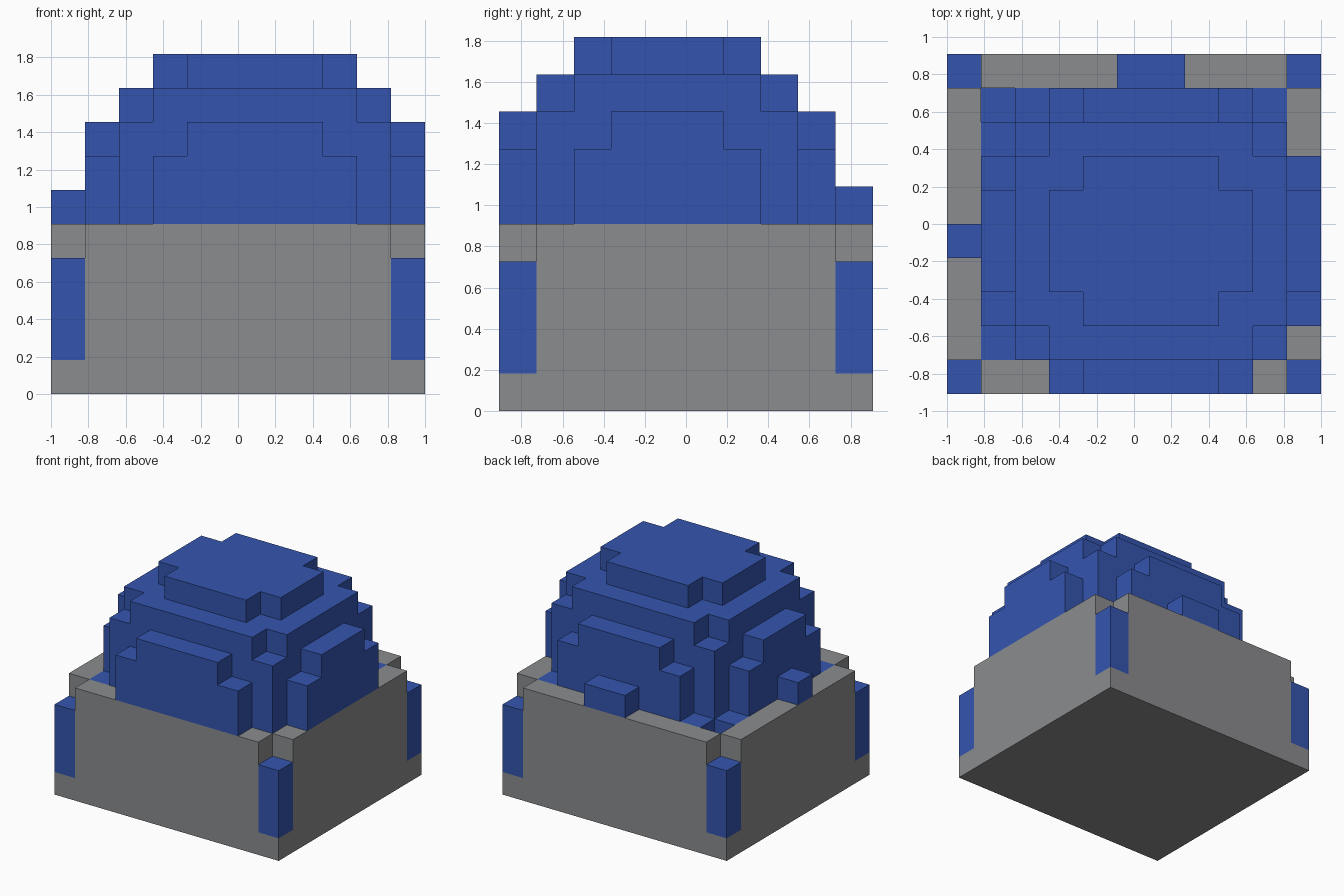
import bpy
import bmesh
import math
from itertools import product
from mathutils import Vector

cube = bpy.data.objects.get("Cube")
if cube:
    bpy.data.objects.remove(cube, do_unlink=True)

NX, NY = 11, 10
S = 2 / NX  # edge of one block
AXES = [Vector(v) for v in ((1, 0, 0), (0, 1, 0), (0, 0, 1))]


def material(name, rgb):
    mat = bpy.data.materials.new(name)
    mat.use_nodes = True
    mat.diffuse_color = (*rgb, 1)
    mat.node_tree.nodes["Principled BSDF"].inputs["Base Color"].default_value = (*rgb, 1)
    return mat


def block(x0, x1, y0, y1, z0, z1):
    """Cells of a solid block, end indices included."""
    return set(product(range(x0, x1 + 1), range(y0, y1 + 1), range(z0, z1 + 1)))


def cut_plate(x0, x1, y0, y1, z0, z1):
    """One-block-thick plate with its corner cells removed."""
    spans = [(a, b) for a, b in ((x0, x1), (y0, y1), (z0, z1))]
    return {c for c in block(x0, x1, y0, y1, z0, z1)
            if sum(a != b and v in (a, b) for v, (a, b) in zip(c, spans)) < 2}


def build(name, cells, solid, mat):
    """Outer skin of the cells, leaving out faces buried in the solid."""
    bm = bmesh.new()
    for cell in cells:
        centre = Vector(cell) + Vector((0.5, 0.5, 0.5))
        for n, side in product(range(3), (-1, 1)):
            normal = AXES[n] * side
            if tuple(int(v) for v in Vector(cell) + normal) in solid:
                continue
            u, v = AXES[(n + 1) % 3] / 2, AXES[(n + 2) % 3] / 2
            mid = centre + normal / 2
            ring = [mid - u - v, mid + u - v, mid + u + v, mid - u + v]
            if side < 0:
                ring.reverse()
            bm.faces.new([bm.verts.new(((p.x - NX / 2) * S, (p.y - NY / 2) * S, p.z * S))
                          for p in ring])
    bmesh.ops.remove_doubles(bm, verts=bm.verts[:], dist=S / 100)
    bmesh.ops.dissolve_limit(bm, angle_limit=math.radians(1),
                             verts=bm.verts[:], edges=bm.edges[:])
    mesh = bpy.data.meshes.new(name)
    bm.to_mesh(mesh)
    bm.free()
    mesh.materials.append(mat)
    obj = bpy.data.objects.new(name, mesh)
    bpy.context.collection.objects.link(obj)


grey = material("stone grey", (0.258, 0.262, 0.272))
blue = material("deep blue", (0.034, 0.091, 0.43))

# Rounded dome: stepped plates facing along each axis
dome = block(2, 9, 1, 7, 5, 7)
dome |= cut_plate(3, 8, 2, 6, 9, 9) | cut_plate(2, 9, 1, 7, 8, 8)
for y in (0, 8):
    dome |= cut_plate(3, 8, y, y, 3, 7)
for x in (1, 10):
    dome |= cut_plate(x, x, 2, 6, 3, 7)
dome = {c for c in dome if c[2] >= 5}

# Small knobs on the rim, and the floor inside the walls
knobs = block(0, 0, 4, 4, 5, 5) | block(5, 6, 9, 9, 5, 5)
pit = (1, 8)
floor = block(1, 9, 1, 8, 4, 4) - {(*pit, 4)} | {(*pit, 3)}

# Corner posts and the box with open corner notches
corners = set(product((0, NX - 1), (0, NY - 1)))
posts = {(x, y, z) for x, y in corners for z in range(1, 4)}
box = block(0, NX - 1, 0, NY - 1, 0, 4) - posts - floor
box -= {(x, y, 4) for x, y in corners | {pit}}

solid = dome | knobs | floor | posts | box
build("dome", dome, solid, blue)
build("rim_knobs", knobs, solid, blue)
build("inner_floor", floor, solid, blue)
build("corner_posts", posts, solid, blue)
build("base_box", box, solid, grey)
